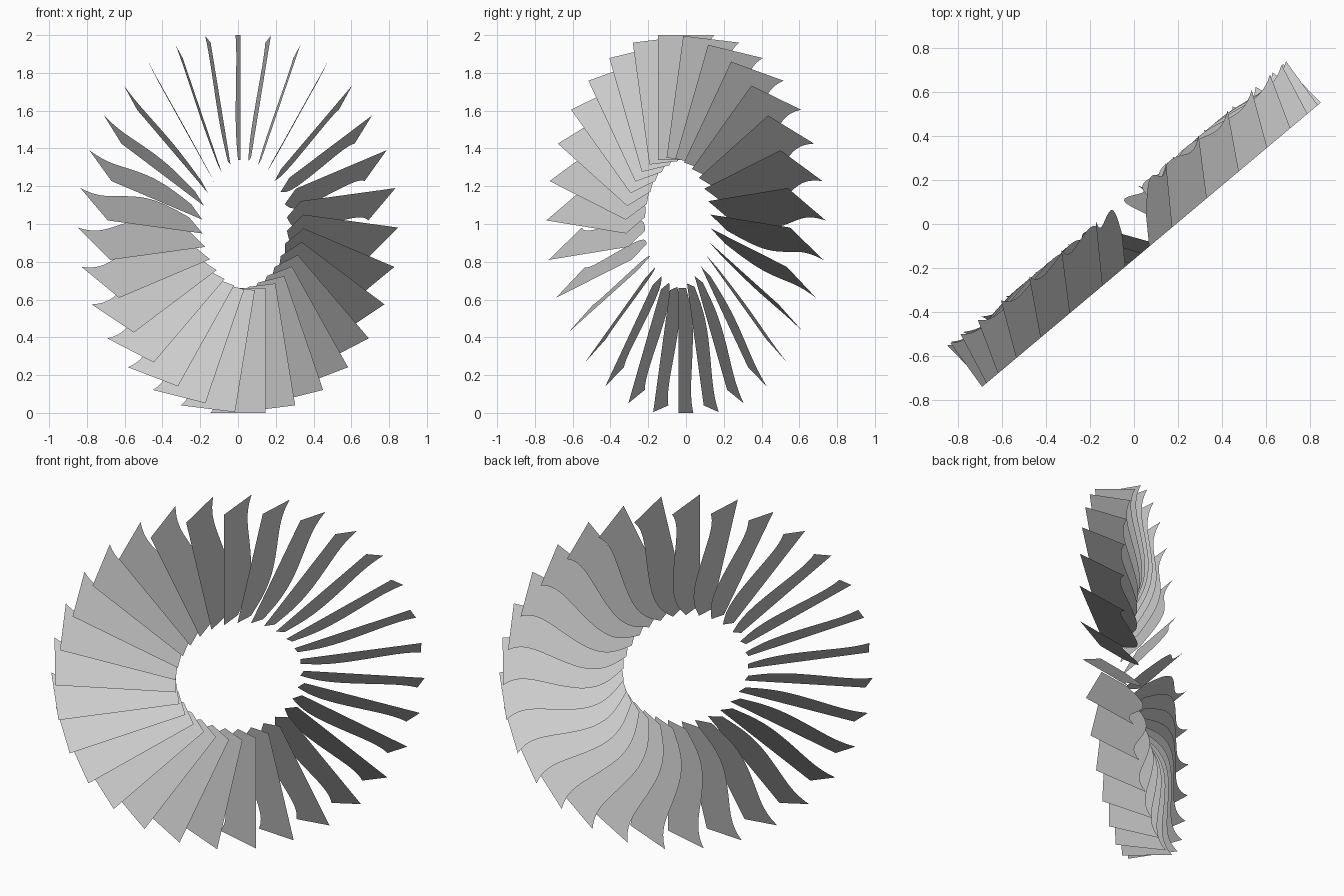
import bpy
import bmesh
from math import sin, cos, pi, radians
from mathutils import Vector, Matrix
from mathutils.geometry import interpolate_bezier

cube = bpy.data.objects.get("Cube")
if cube:
    bpy.data.objects.remove(cube, do_unlink=True)

BLADES = 30
HALF_WIDTH = 0.15
INNER, OUTER = 0.34, 1.0
PITCH = radians(35)
TURN = radians(40)

# Plain grey finish
grey = bpy.data.materials.new("light_grey")
grey.use_nodes = True
colour = (0.6, 0.6, 0.6, 1)
grey.diffuse_color = colour
grey.node_tree.nodes["Principled BSDF"].inputs["Base Color"].default_value = colour


def bezier(points, steps=14):
    return interpolate_bezier(*[Vector((s, r, 0)) for r, s in points], steps)


# Blade profile: x across the width, y along the radius, wavy trailing edge
wave = bezier([(OUTER, HALF_WIDTH), (0.9, 0.06), (0.8, 0.125), (0.62, 0.14)])
wave += bezier([(0.62, 0.14), (0.46, 0.153), (0.4, 0.06), (INNER, 0.0)])[1:]
outline = [Vector((-HALF_WIDTH, INNER, 0)), Vector((-HALF_WIDTH, OUTER, 0))] + wave

bm = bmesh.new()
bm.faces.new([bm.verts.new(p) for p in outline])
bmesh.ops.triangulate(bm, faces=bm.faces[:])
mesh = bpy.data.meshes.new("blade")
bm.to_mesh(mesh)
bm.free()
mesh.materials.append(grey)

# Ring frame: axis is horizontal, side lies in the ring's plane
axis = Vector((sin(TURN), -cos(TURN), 0))
side = Vector((cos(TURN), sin(TURN), 0))
up = Vector((0, 0, 1))

# Pitched blades around the ring
for i in range(BLADES):
    a = 2 * pi * i / BLADES
    radial = side * sin(a) + up * cos(a)
    tangent = side * cos(a) - up * sin(a)
    across = tangent * sin(PITCH) - axis * cos(PITCH)
    normal = across.cross(radial)
    basis = Matrix((across, radial, normal)).transposed().to_4x4()
    blade = bpy.data.objects.new(f"blade_{i + 1}", mesh)
    blade.matrix_world = Matrix.Translation(up) @ basis
    bpy.context.collection.objects.link(blade)
